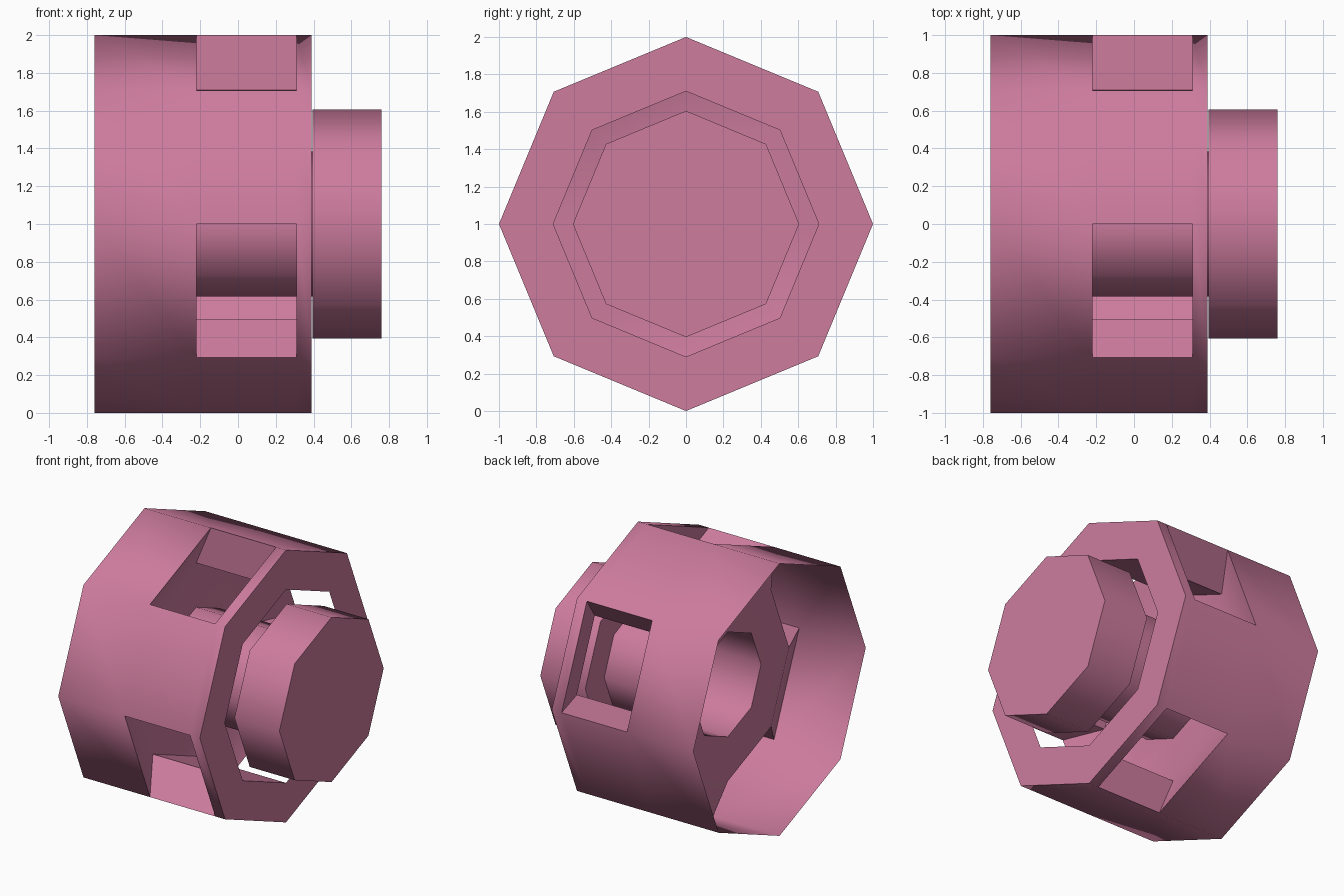
import bpy, bmesh
from math import cos, sin, pi

if "Cube" in bpy.data.objects:
    bpy.data.objects.remove(bpy.data.objects["Cube"])

SIDES = 8

# Revolved profile (x, radius): open cup, end ring, bore, hollow stem, knob
PROFILE = [(-0.76, 1.0), (-0.22, 1.0), (0.31, 1.0), (0.39, 1.0),
           (0.39, 0.71), (-0.34, 0.71), (-0.34, 0.385), (0.395, 0.385),
           (0.395, 0.605), (0.76, 0.605)]
OUTER, BORE = 1, 4      # profile spans opened by the windows

bm = bmesh.new()


def ring(x, r):
    return [bm.verts.new((x, r * cos(2 * pi * k / SIDES), 1 + r * sin(2 * pi * k / SIDES)))
            for k in range(SIDES)]


rings = [ring(x, r) for x, r in PROFILE]

# Skin between rings, leaving every other side open at the windows
for i, (a, b) in enumerate(zip(rings, rings[1:])):
    for k in range(SIDES):
        if i in (OUTER, BORE) and k % 2 == 0:
            continue
        n = (k + 1) % SIDES
        bm.faces.new((a[k], a[n], b[n], b[k]))

# Knob end cap
bm.faces.new(rings[-1])

# Window tunnels from the outer wall to the bore
for k in range(0, SIDES, 2):
    n = (k + 1) % SIDES
    o1, o2 = rings[OUTER], rings[OUTER + 1]
    i1, i2 = rings[BORE + 1], rings[BORE]
    outer = (o1[k], o1[n], o2[n], o2[k])
    inner = (i1[k], i1[n], i2[n], i2[k])
    for j in range(4):
        m = (j + 1) % 4
        bm.faces.new((outer[j], outer[m], inner[m], inner[j]))

mesh = bpy.data.meshes.new("windowed_housing")
bm.to_mesh(mesh)
bm.free()
housing = bpy.data.objects.new("windowed_housing", mesh)
bpy.context.collection.objects.link(housing)

# Pink finish
pink = bpy.data.materials.new("pink")
pink.diffuse_color = (0.61, 0.20, 0.34, 1)
pink.use_nodes = True
pink.node_tree.nodes["Principled BSDF"].inputs["Base Color"].default_value = pink.diffuse_color
mesh.materials.append(pink)

# Smooth around the barrel, sharp at the rims
bpy.context.view_layer.objects.active = housing
housing.select_set(True)
bpy.ops.object.shade_smooth_by_angle(angle=pi / 3)
